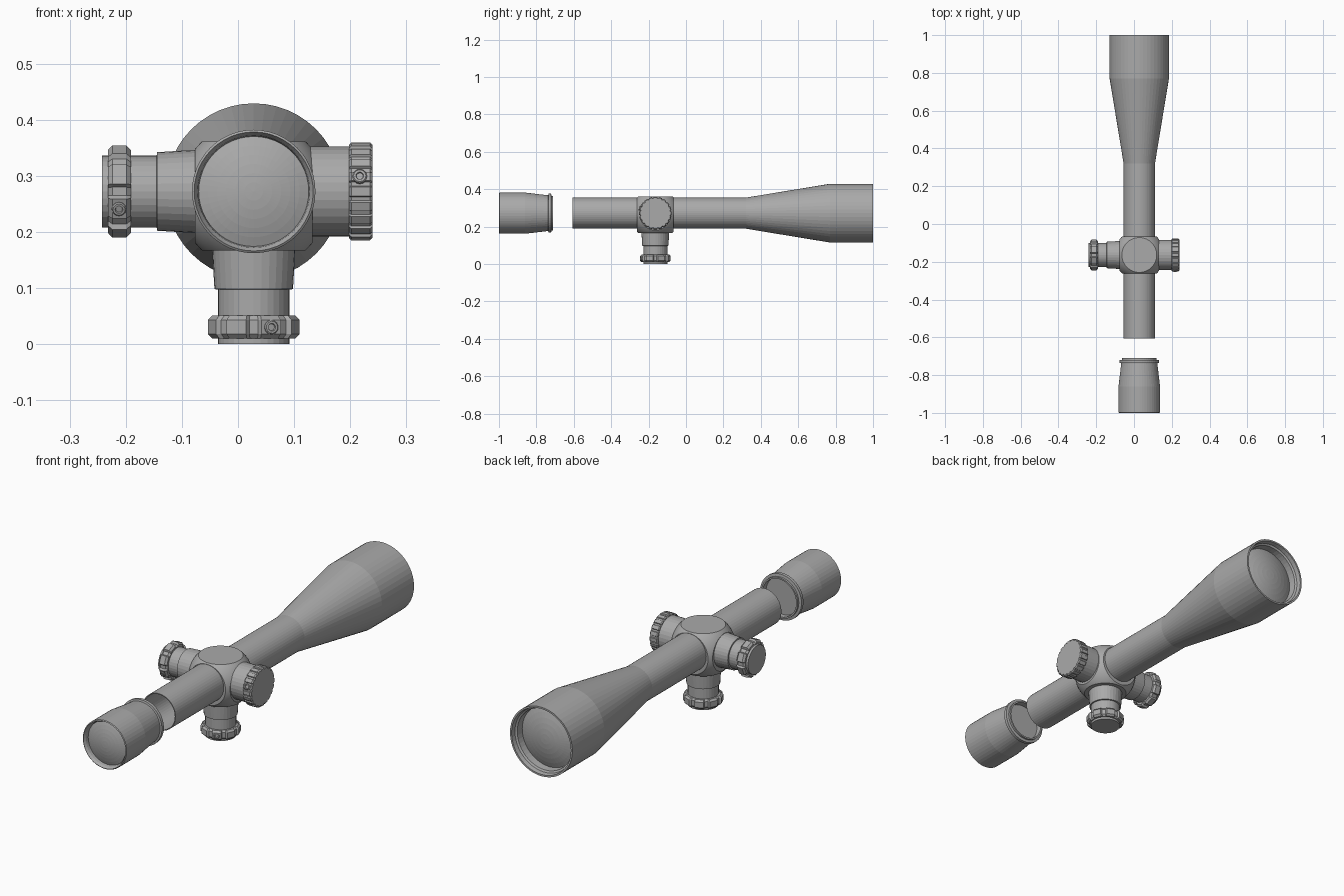
import bpy, bmesh
from math import sin, cos, pi, radians
from mathutils import Vector, Matrix

if "Cube" in bpy.data.objects:
    bpy.data.objects.remove(bpy.data.objects["Cube"])

grey = bpy.data.materials.new("matte_grey")
grey.use_nodes = True
colour = (0.4, 0.4, 0.4, 1)
grey.diffuse_color = colour
grey.node_tree.nodes["Principled BSDF"].inputs["Base Color"].default_value = colour

CX, CZ = 0.028, 0.272      # optical axis
TY = -0.164                # turret station along the tube


def finish(name, bm):
    bmesh.ops.recalc_face_normals(bm, faces=bm.faces)
    mesh = bpy.data.meshes.new(name)
    bm.to_mesh(mesh)
    bm.free()
    mesh.materials.append(grey)
    obj = bpy.data.objects.new(name, mesh)
    bpy.context.collection.objects.link(obj)
    return obj


def round_section(count):
    return [(2 * pi * i / count, 1.0) for i in range(count)]


def lobed_section(lobes, valley, phase=0.0):
    """Angle and radius factor of a grip ring with flat lobes and hollows."""
    pitch = 2 * pi / lobes
    steps = [(-0.29, 1), (0.29, 1), (0.37, valley), (0.63, valley)]
    return [(phase + pitch * (i + a), f) for i in range(lobes) for a, f in steps]


def lathe(name, profile, origin, direction, section):
    """Sweep (radius, height) pairs around an axis; radius 0 closes to a point."""
    bm = bmesh.new()
    turn = Vector((0, 0, 1)).rotation_difference(Vector(direction))
    place = Matrix.Translation(origin) @ turn.to_matrix().to_4x4()
    rings = []
    for r, h in profile:
        if r == 0:
            rings.append([bm.verts.new(place @ Vector((0, 0, h)))])
        else:
            rings.append([bm.verts.new(place @ Vector((r * f * cos(a), r * f * sin(a), h)))
                          for a, f in section])
    n = len(section)
    for low, high in zip(rings, rings[1:]):
        for i in range(n):
            j = (i + 1) % n
            quad = [low[i % len(low)], low[j % len(low)],
                    high[j % len(high)], high[i % len(high)]]
            bm.faces.new(list(dict.fromkeys(quad)))
    return finish(name, bm)


def dome(radius, base, rise, steps=6):
    """Lens profile from its rim to its apex."""
    return [(radius * cos(t) if k < steps else 0, base + rise * sin(t))
            for k in range(steps + 1) for t in [k * pi / 2 / steps]]


def lens(radius, base, rise, steps=6):
    """Shallow spherical cap from its rim to its apex."""
    return [(radius * (1 - k / steps), base + rise * (1 - (1 - k / steps) ** 2))
            for k in range(steps + 1)]


axis = (CX, 0, CZ)
fine = round_section(48)

# Main tube, flared objective bell and its stepped rim
lathe("main_tube", [(0, -0.25), (0.079, -0.25), (0.079, -0.607), (0.083, -0.607),
                    (0.083, 0.32), (0.157, 0.77), (0.157, 1), (0.149, 1),
                    (0.146, 0.98), (0.138, 0.975), (0.136, 0.94), (0, 0.94)],
      axis, (0, 1, 0), fine)
lathe("objective_lens", lens(0.136, 0.942, 0.03), axis, (0, 1, 0), fine)

# Detached eyepiece with a flange at its inner end
lathe("eyepiece", [(0, -0.975), (0.098, -0.975), (0.1, -0.99), (0.106, -1), (0.11, -0.997),
                   (0.11, -0.86), (0.096, -0.742), (0.096, -0.737), (0.104, -0.735),
                   (0.104, -0.721), (0.092, -0.719), (0.092, -0.71), (0.085, -0.71),
                   (0.084, -0.735), (0, -0.735)],
      axis, (0, 1, 0), fine)
lathe("eyepiece_lens", lens(0.098, 0.976, 0.02), axis, (0, -1, 0), fine)

# Turret housing: a ball trimmed flat on six sides
half = Vector((0.105, 0.097, 0.097))
bm = bmesh.new()
bmesh.ops.create_uvsphere(bm, u_segments=64, v_segments=32, radius=0.134)
for i in range(3):
    for side in (-1, 1):
        normal = Vector((0, 0, 0))
        normal[i] = side
        cut = bmesh.ops.bisect_plane(bm, geom=bm.verts[:] + bm.edges[:] + bm.faces[:],
                                     plane_co=normal * half[i], plane_no=normal,
                                     clear_outer=True)
        edges = [e for e in cut["geom_cut"] if isinstance(e, bmesh.types.BMEdge)]
        bmesh.ops.edgeloop_fill(bm, edges=edges)
bmesh.ops.translate(bm, verts=bm.verts, vec=(CX, TY, 0.264))
housing = finish("turret_housing", bm)
bpy.ops.object.select_all(action="DESELECT")
housing.select_set(True)
bpy.context.view_layer.objects.active = housing
bpy.ops.object.shade_smooth_by_angle(angle=radians(25))


def grip(name, radius, start, end, origin, direction, section):
    bevel = 0.008
    lathe(name, [(0, start), (radius * 0.9, start), (radius, start + bevel),
                 (radius, end - bevel), (radius * 0.9, end), (0, end)],
          origin, direction, section)


def set_screw(name, origin, direction):
    lathe(name, [(0.013, -0.006), (0.013, 0.002), (0.011, 0.004), (0.007, 0.004),
                 (0.006, 0.001), (0, 0.001)], origin, direction, round_section(12))


# Two matching adjustment turrets: one on the right side, one underneath
turret_round = round_section(32)
eight = lobed_section(8, 0.9, pi / 8)
tilt = pi / 8
turrets = [("right", Vector((CX, TY, CZ)), Vector((-1, 0, 0)), 0.27,
            Vector((0, -cos(tilt), -sin(tilt)))),
           ("lower", Vector((CX, TY, CZ)), Vector((0, 0, -1)), 0.272,
            Vector((sin(tilt), -cos(tilt), 0)))]
for side, origin, out, reach, radial in turrets:
    lathe(side + "_turret", [(0, 0.08), (0.074, 0.08), (0.074, 0.105),
                             (0.07, reach - 0.098), (0.064, reach - 0.097),
                             (0.064, reach), (0, reach)],
          origin, out, turret_round)
    grip(side + "_turret_grip", 0.083, reach - 0.051, reach - 0.01, origin, out, eight)
    set_screw(side + "_grip_screw", origin + out * (reach - 0.03) + radial * 0.081, radial)

# Wide focus knob on the left side
origin, out = Vector((CX, TY, CZ)), Vector((1, 0, 0))
lathe("focus_turret", [(0, 0.08), (0.08, 0.08), (0.08, 0.18), (0, 0.18)],
      origin, out, turret_round)
lathe("focus_knob", [(0, 0.17), (0.084, 0.17), (0.088, 0.174), (0.088, 0.207),
                     (0.083, 0.212), (0, 0.212)],
      origin, out, lobed_section(20, 0.95))
radial = Vector((0, -cos(pi / 10), sin(pi / 10)))
set_screw("focus_knob_screw", origin + out * 0.189 + radial * 0.087, radial)
